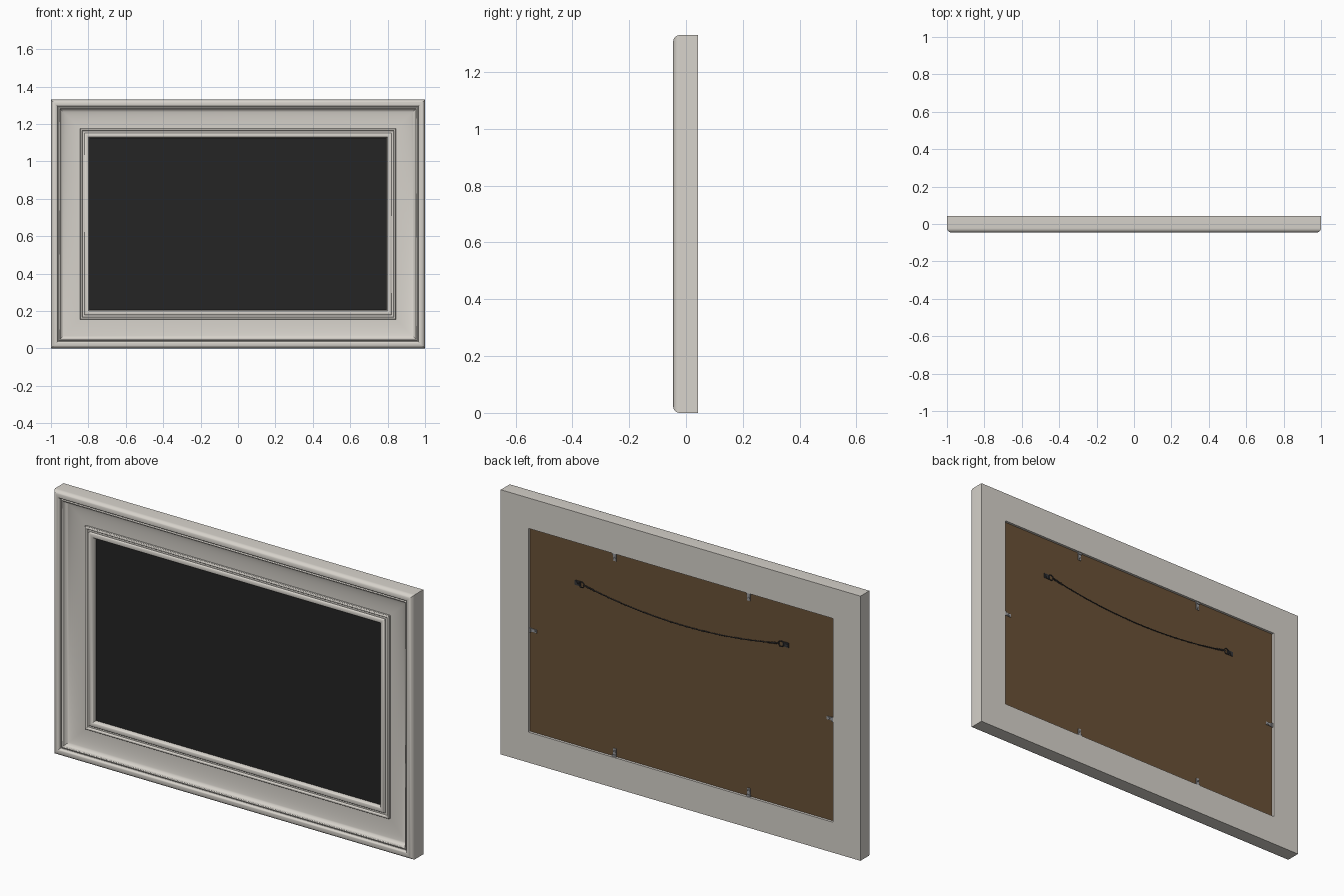
import bpy, bmesh, math
from mathutils import Vector, Matrix

if "Cube" in bpy.data.objects:
    bpy.data.objects.remove(bpy.data.objects["Cube"])

H = 1.33           # frame height (width is 2)
BACK = 0.032       # rear face of the backing board


def material(name, rgb):
    m = bpy.data.materials.new(name)
    m.diffuse_color = (*rgb, 1)
    m.use_nodes = True
    m.node_tree.nodes["Principled BSDF"].inputs["Base Color"].default_value = m.diffuse_color
    return m


PAINT = material("warm_white_paint", (0.68, 0.65, 0.60))
GLASS = material("black_picture", (0.018, 0.018, 0.018))
BOARD = material("brown_hardboard", (0.143, 0.083, 0.038))
STEEL = material("grey_steel", (0.32, 0.32, 0.33))
DARK = material("dark_wire", (0.035, 0.035, 0.038))


def finish(name, bm, mat, angle=35):
    bmesh.ops.recalc_face_normals(bm, faces=bm.faces[:])
    me = bpy.data.meshes.new(name)
    bm.to_mesh(me)
    bm.free()
    me.materials.append(mat)
    ob = bpy.data.objects.new(name, me)
    bpy.context.collection.objects.link(ob)
    bpy.ops.object.select_all(action='DESELECT')
    ob.select_set(True)
    bpy.context.view_layer.objects.active = ob
    bpy.ops.object.shade_smooth_by_angle(angle=math.radians(angle))
    return ob


def arc(cd, cy, rd, ry, a0, a1, n):
    """Points (inset, y) along an elliptical arc, angles in degrees."""
    return [(cd + rd * math.cos(math.radians(a0 + (a1 - a0) * i / n)),
             cy + ry * math.sin(math.radians(a0 + (a1 - a0) * i / n))) for i in range(n + 1)]


def mitred_ring(name, profile, mat):
    """Sweep a closed (inset, y) profile round the rectangle with mitred corners."""
    bm = bmesh.new()
    loops = []
    for sx, top in ((-1, 0), (1, 0), (1, 1), (-1, 1)):
        loops.append([bm.verts.new((sx * (1 - d), y, H - d if top else d)) for d, y in profile])
    n = len(profile)
    for i in range(4):
        a, b = loops[i], loops[(i + 1) % 4]
        for j in range(n):
            k = (j + 1) % n
            bm.faces.new((a[j], b[j], b[k], a[k]))
    return finish(name, bm, mat)


def add_box(bm, centre, size):
    bmesh.ops.create_cube(bm, size=1, matrix=Matrix.Translation(centre) @ Matrix.Diagonal((*size, 1)))


def add_disc(bm, centre, r, depth, seg=14):
    bmesh.ops.create_cone(bm, cap_ends=True, segments=seg, radius1=r, radius2=r, depth=depth,
                          matrix=Matrix.Translation(centre) @ Matrix.Rotation(math.pi / 2, 4, 'X'))


def tube(name, pts, r, mat, cyclic=False):
    cu = bpy.data.curves.new(name, 'CURVE')
    cu.dimensions = '3D'
    cu.bevel_depth = r
    cu.bevel_resolution = 2
    sp = cu.splines.new('POLY')
    sp.points.add(len(pts) - 1)
    for p, q in zip(sp.points, pts):
        p.co = (*q, 1)
    sp.use_cyclic_u = cyclic
    sp.use_smooth = True
    cu.use_fill_caps = True
    cu.materials.append(mat)
    ob = bpy.data.objects.new(name, cu)
    bpy.context.collection.objects.link(ob)
    bpy.ops.object.select_all(action='DESELECT')
    ob.select_set(True)
    bpy.context.view_layer.objects.active = ob
    bpy.ops.object.convert(target='MESH')


# Outer moulding: rounded rim, groove, small bead, then the deep cove
outer = [(0, 0.043)]
outer += arc(0.022, -0.022, 0.022, 0.023, 180, 270, 8)
outer += arc(0.026, -0.035, 0.010, 0.010, 270, 360, 5)
outer += [(0.036, -0.028), (0.040, -0.028)]
outer += arc(0.045, -0.029, 0.005, 0.006, 180, 360, 6)
outer += arc(0.150, -0.026, 0.100, 0.027, 180, 90, 14)
outer += [(0.156, 0.001), (0.156, 0.012), (0.153, 0.012), (0.153, 0.043)]
mitred_ring("outer_moulding", outer, PAINT)

# Inner liner: raised step, groove and sight-edge bead
liner = [(0.154, 0.02), (0.154, -0.007)]
liner += arc(0.161, -0.007, 0.006, 0.005, 180, 360, 6)
liner += [(0.168, -0.003), (0.178, -0.003), (0.178, -0.008)]
liner += arc(0.190, -0.007, 0.012, 0.007, 180, 360, 8)
liner += [(0.205, 0.000), (0.205, 0.02)]
mitred_ring("inner_liner", liner, PAINT)

# Picture pane and backing board
bm = bmesh.new()
add_box(bm, (0, 0.012, H / 2), (1.66, 0.008, H - 0.34))
finish("picture_pane", bm, GLASS)
bm = bmesh.new()
add_box(bm, (0, (BACK + 0.018) / 2, H / 2), (1.692, BACK - 0.018, H - 0.308))
finish("backing_board", bm, BOARD)

# Retaining clips round the board: a tab, a raised tongue and a screw
clips = [(x, z, a) for x in (-0.373, 0.373) for z, a in ((H - 0.153, 0), (0.153, math.pi))]
clips += [(0.847, H / 2, math.pi / 2), (-0.847, H / 2, -math.pi / 2)]
for i, (x, z, a) in enumerate(clips):
    bm = bmesh.new()
    add_box(bm, (0, 0.0015, -0.021), (0.016, 0.003, 0.040))
    add_box(bm, (0, 0.004, -0.005), (0.022, 0.005, 0.010))
    add_disc(bm, (0, 0.004, -0.028), 0.0065, 0.004)
    add_box(bm, (0, 0.0062, -0.028), (0.009, 0.001, 0.0015))
    bm.transform(Matrix.Translation((x, BACK, z)) @ Matrix.Rotation(a, 4, 'Y'))
    finish("retaining_clip_%d" % (i + 1), bm, STEEL)

# Hanger plates with rings, one at each end of the wire
ZH, SAG, XW = 0.97, 0.055, 0.545


def wire_z(x):
    return ZH - SAG * (1 - (x / XW) ** 2)


for s, side in ((-1, "right"), (1, "left")):
    bm = bmesh.new()
    add_box(bm, (s * 0.578, BACK + 0.0015, ZH), (0.034, 0.003, 0.024))
    add_disc(bm, (s * 0.583, BACK + 0.004, ZH), 0.007, 0.004)
    finish("hanger_plate_" + side, bm, DARK)
    ring = [(s * 0.555 + 0.014 * math.cos(t), BACK + 0.005, ZH + 0.014 * math.sin(t))
            for t in (2 * math.pi * k / 20 for k in range(20))]
    tube("hanger_ring_" + side, ring, 0.0025, DARK, True)
    # Wire wrapped back on itself next to the ring
    wrap = []
    for k in range(73):
        x = s * (XW - 0.01 - 0.05 * k / 72)
        t = k / 72 * 6 * 2 * math.pi
        wrap.append((x, BACK + 0.005 + 0.0035 * math.cos(t), wire_z(x) + 0.0035 * math.sin(t)))
    tube("wire_wrap_" + side, wrap, 0.0014, DARK)

# Sagging hanging wire made of two twisted strands
for strand in (0, 1):
    pts = []
    for k in range(401):
        x = -XW + 2 * XW * k / 400
        t = k / 400 * 40 * 2 * math.pi + strand * math.pi
        pts.append((x, BACK + 0.005 + 0.0014 * math.cos(t), wire_z(x) + 0.0014 * math.sin(t)))
    tube("wire_strand_%d" % (strand + 1), pts, 0.0016, DARK)
